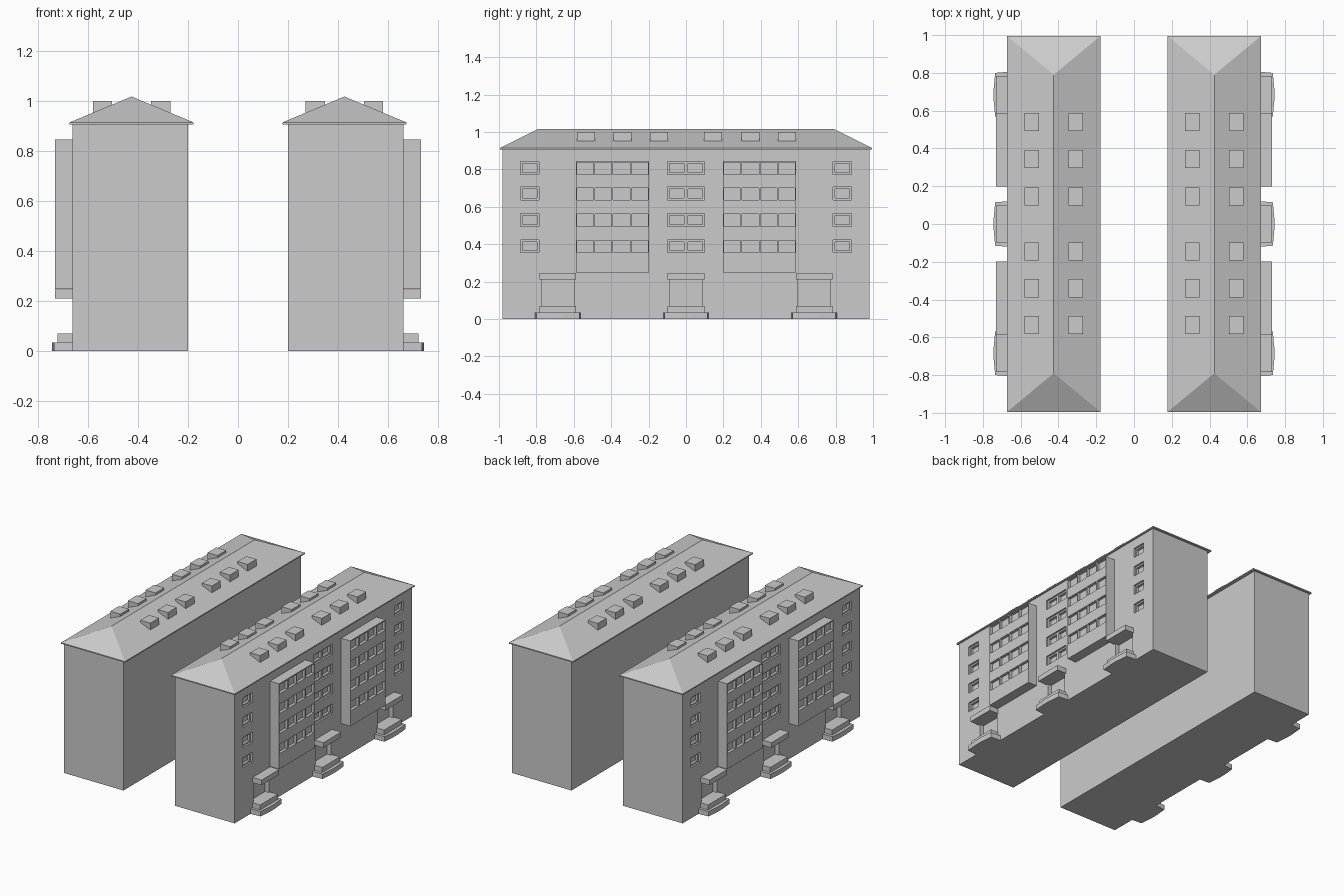
import bpy, bmesh

if "Cube" in bpy.data.objects:
    bpy.data.objects.remove(bpy.data.objects["Cube"])

# All parts are made for the +x building, then mirrored across x = 0.
WALL_X0, WALL_X1 = 0.20, 0.66
BAY_X = 0.73
ROWS = [(0.355, 0.423), (0.495, 0.565), (0.635, 0.705), (0.773, 0.842)]


def finish(name, bm, mirror=True):
    bmesh.ops.recalc_face_normals(bm, faces=bm.faces)
    me = bpy.data.meshes.new(name)
    bm.to_mesh(me)
    bm.free()
    ob = bpy.data.objects.new(name, me)
    bpy.context.collection.objects.link(ob)
    if mirror:
        add_mirror(ob)
    return ob


def add_mirror(ob):
    m = ob.modifiers.new("other_building", 'MIRROR')
    m.use_axis = (True, False, False)
    m.use_mirror_merge = False


def prism(bm, pts, offset):
    """Close a polygon of 3D points into a solid along the offset vector."""
    a = [bm.verts.new(p) for p in pts]
    b = [bm.verts.new([p[i] + offset[i] for i in range(3)]) for p in pts]
    bm.faces.new(a)
    bm.faces.new(b)
    for i in range(len(a)):
        j = (i + 1) % len(a)
        bm.faces.new((a[i], a[j], b[j], b[i]))


def box(bm, x, y, z):
    prism(bm, [(x[0], y[0], z[0]), (x[1], y[0], z[0]),
               (x[1], y[1], z[0]), (x[0], y[1], z[0])], (0, 0, z[1] - z[0]))


def boxes(name, items, mirror=True):
    bm = bmesh.new()
    for it in items:
        box(bm, *it)
    return finish(name, bm, mirror)


def cut(ob, items):
    """Carve box recesses out of an object."""
    cutter = boxes("cutter", items, False)
    cutter.hide_render = True
    m = ob.modifiers.new("recess", 'BOOLEAN')
    m.operation = 'DIFFERENCE'
    m.solver = 'EXACT'
    m.object = cutter
    bpy.context.view_layer.objects.active = ob
    bpy.ops.object.modifier_apply(modifier=m.name)
    bpy.data.objects.remove(cutter, do_unlink=True)


# Main block with framed windows and recessed doorways
walls = boxes("walls", [((WALL_X0, WALL_X1), (-0.98, 0.98), (0, 0.91))], False)
frames, panes = [], []
for z0, z1 in ROWS:
    for y0, y1, n in ((-0.885, -0.785, 1), (-0.10, 0.10, 2), (0.785, 0.885, 1)):
        frames.append(((WALL_X1 - 0.012, 0.8), (y0, y1), (z0, z1)))
        w = (y1 - y0) / n
        for i in range(n):
            a = y0 + i * w
            panes.append(((WALL_X1 - 0.03, 0.8), (a + 0.011, a + w - 0.011),
                          (z0 + 0.011, z1 - 0.011)))
DOORS = (-0.685, 0, 0.685)
doorways = [((WALL_X1 - 0.03, 0.8), (y - 0.085, y + 0.085), (0.07, 0.21)) for y in DOORS]
cut(walls, frames + doorways)
cut(walls, panes)
add_mirror(walls)

# Projecting bays with four windows per floor
for name, y0 in (("front_bay", -0.588), ("rear_bay", 0.198)):
    bay = boxes(name, [((WALL_X1, BAY_X), (y0, y0 + 0.39), (0.248, 0.845))], False)
    w = 0.39 / 4
    cut(bay, [((BAY_X - 0.02, 0.8), (y0 + i * w + 0.004, y0 + (i + 1) * w - 0.004),
               (z0, z1 - 0.004)) for i in range(4) for z0, z1 in ROWS])
    add_mirror(bay)

# Door canopies and steps
boxes("canopies", [((WALL_X1, 0.73), (y - 0.098, y + 0.098), (0.21, 0.246)) for y in DOORS])
boxes("upper_steps", [((WALL_X1, 0.72), (y - 0.098, y + 0.098), (0.035, 0.07)) for y in DOORS])
bm = bmesh.new()
for y in DOORS:
    prism(bm, [(WALL_X1, y - 0.121, 0), (0.735, y - 0.115, 0), (0.743, y - 0.03, 0),
               (0.743, y + 0.03, 0), (0.735, y + 0.115, 0), (WALL_X1, y + 0.121, 0)],
          (0, 0, 0.035))
finish("lower_steps", bm)

# Hipped roof on a thin eaves slab
EX0, EX1, EZ, RX, RY, RZ = 0.178, 0.672, 0.914, 0.425, 0.79, 1.017
boxes("eaves", [((EX0, EX1), (-0.995, 0.995), (0.906, EZ))])
bm = bmesh.new()
a, b, c, d, e, f = [bm.verts.new(p) for p in (
    (EX0, -0.995, EZ), (EX1, -0.995, EZ), (EX1, 0.995, EZ), (EX0, 0.995, EZ),
    (RX, -RY, RZ), (RX, RY, RZ))]
for face in ((a, b, e), (b, c, f, e), (c, d, f), (d, a, e, f)):
    bm.faces.new(face)
finish("roof", bm)

# Flat-topped dormers on both slopes
bm = bmesh.new()
slope = (RZ - EZ) / (EX1 - RX)
for side in (-1, 1):
    for y in (-0.535, -0.34, -0.145, 0.145, 0.345, 0.54):
        prof = [(0.155, RZ - 0.155 * slope), (0.155, 1.0), (0.078, 1.0), (0.078, RZ - 0.078 * slope)]
        prism(bm, [(RX + side * u, y - 0.048, z) for u, z in prof], (0, 0.096, 0))
finish("dormers", bm)
